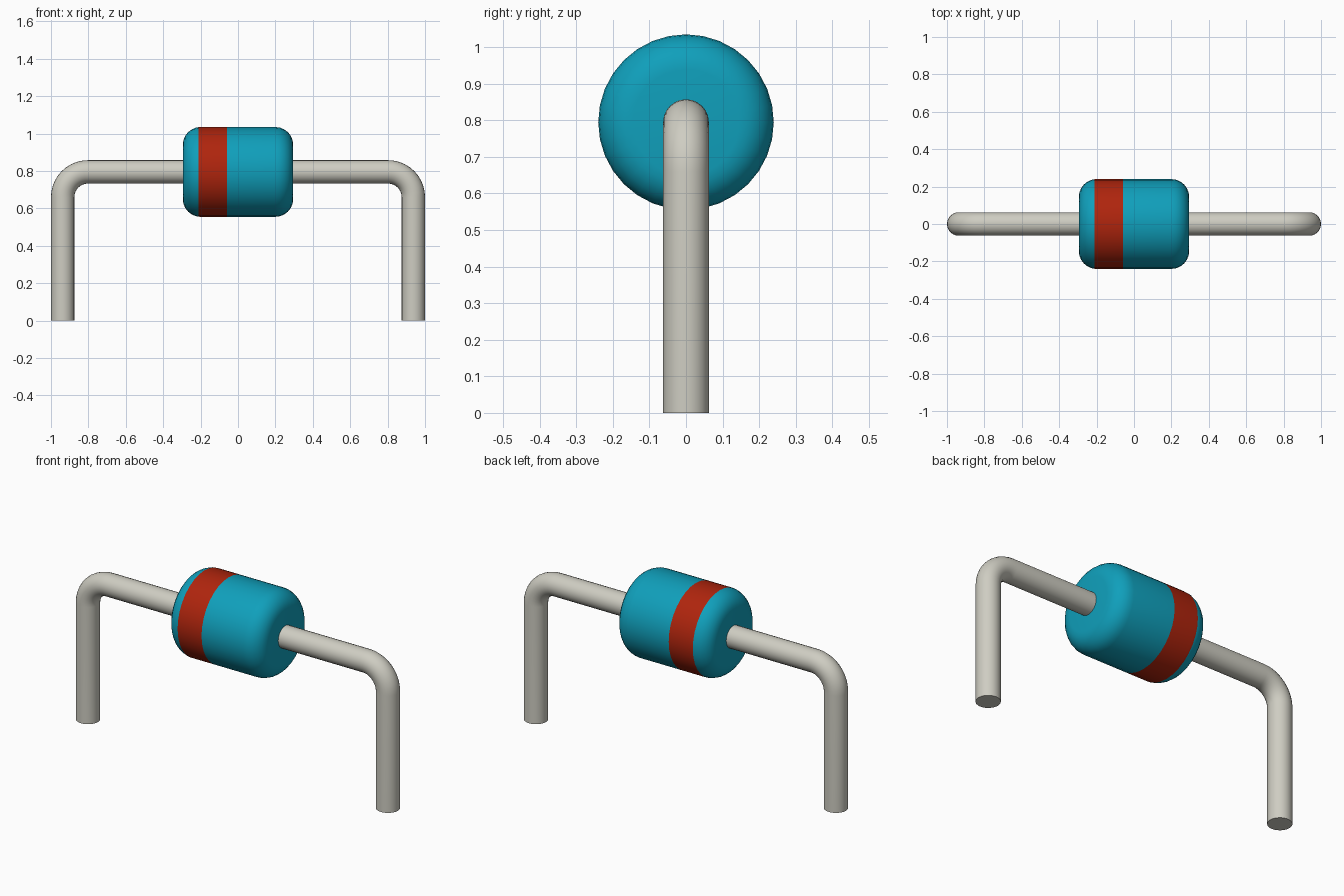
import bpy, bmesh
from math import sin, cos, pi, radians
from mathutils import Vector, Matrix

cube = bpy.data.objects.get("Cube")
if cube:
    bpy.data.objects.remove(cube, do_unlink=True)


def material(name, rgb):
    m = bpy.data.materials.new(name)
    m.use_nodes = True
    m.diffuse_color = (*rgb, 1)
    bsdf = next(n for n in m.node_tree.nodes if n.type == "BSDF_PRINCIPLED")
    bsdf.inputs["Base Color"].default_value = (*rgb, 1)
    return m


teal = material("teal", (0.005, 0.35, 0.5))
red = material("red", (0.43, 0.018, 0.004))
metal = material("light grey metal", (0.62, 0.61, 0.54))

AXIS_Z = 0.795                      # height of the body axis
HALF, RADIUS, FILLET = 0.295, 0.24, 0.095
BAND = (-0.21, -0.06)
WIRE, LEG_X, BEND = 0.0625, 0.9375, 0.135


def finish(obj):
    bpy.ops.object.select_all(action="DESELECT")
    obj.select_set(True)
    bpy.context.view_layer.objects.active = obj
    bpy.ops.object.shade_smooth_by_angle(angle=radians(35))


def make_object(name, bm, mats):
    bmesh.ops.recalc_face_normals(bm, faces=bm.faces)
    mesh = bpy.data.meshes.new(name)
    bm.to_mesh(mesh)
    bm.free()
    for m in mats:
        mesh.materials.append(m)
    obj = bpy.data.objects.new(name, mesh)
    bpy.context.collection.objects.link(obj)
    finish(obj)


def loft(rings):
    """Skin a list of equal point rings and cap both ends."""
    bm = bmesh.new()
    loops = [[bm.verts.new(p) for p in ring] for ring in rings]
    for a, b in zip(loops, loops[1:]):
        for i in range(len(a)):
            j = (i + 1) % len(a)
            bm.faces.new((a[i], a[j], b[j], b[i]))
    bm.faces.new(loops[0])
    bm.faces.new(loops[-1])
    return bm


def ring(centre, tangent_angle, radius, sides):
    """Circle facing along a direction in the xz plane."""
    side = Vector((-sin(tangent_angle), 0, cos(tangent_angle)))
    turns = [2 * pi * i / sides for i in range(sides)]
    return [centre + radius * (side * cos(t) + Vector((0, sin(t), 0))) for t in turns]


# Rounded cylinder body with a flush colour band
STEPS = 6
corner = [(HALF - FILLET + FILLET * sin(a), RADIUS - FILLET + FILLET * cos(a))
          for a in (pi / 2 * i / STEPS for i in range(STEPS + 1))]
profile = [(-x, r) for x, r in corner] + corner
# Each band edge becomes a ring at the radius of the rounded outline there
for x in BAND:
    over = max(0, abs(x) - (HALF - FILLET))
    profile.append((x, RADIUS - FILLET + (FILLET ** 2 - over ** 2) ** 0.5))
profile.sort()
body = loft([ring(Vector((x, 0, AXIS_Z)), 0, r, 32) for x, r in profile])
for f in body.faces:
    if BAND[0] < f.calc_center_median().x < BAND[1]:
        f.material_index = 1
make_object("body", body, (teal, red))

# Bent wire leads, one on each side
path = [(Vector((LEG_X, 0, 0)), pi / 2)]
elbow = Vector((LEG_X - BEND, 0, AXIS_Z - BEND))
for i in range(11):
    a = pi / 2 * i / 10
    path.append((elbow + BEND * Vector((cos(a), 0, sin(a))), a + pi / 2))
path.append((Vector((HALF - 0.01, 0, AXIS_Z)), pi))
for name, sign in (("left_lead", 1), ("right_lead", -1)):
    lead = loft([ring(c, a, WIRE, 24) for c, a in path])
    lead.transform(Matrix.Diagonal((sign, 1, 1, 1)))
    make_object(name, lead, (metal,))
